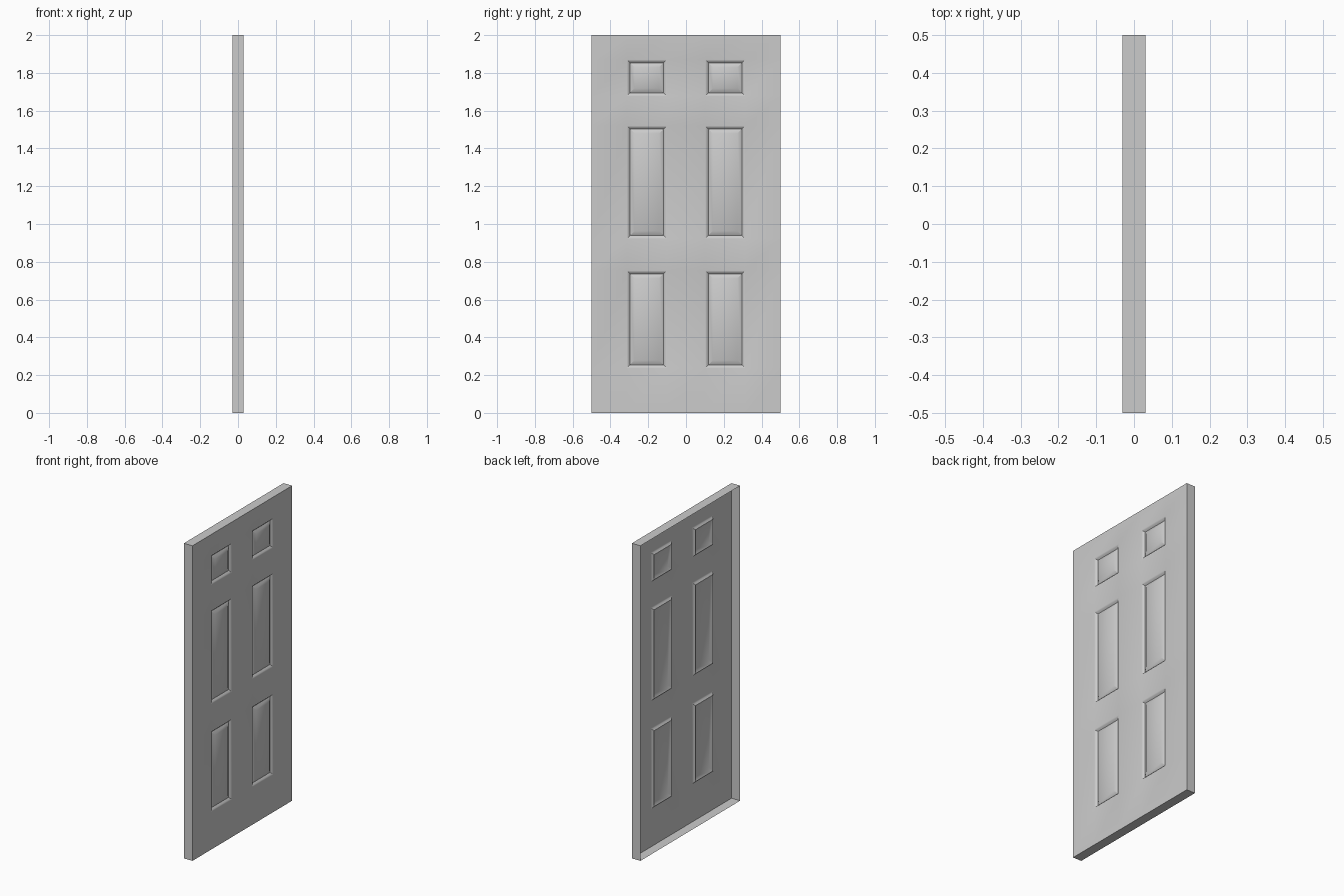
import bpy, bmesh, math

if "Cube" in bpy.data.objects:
    bpy.data.objects.remove(bpy.data.objects["Cube"])

# Grid cuts across the door face; odd cells in both directions are panels
YS = [-0.5, -0.313, -0.102, 0.102, 0.313, 0.5]
ZS = [0, 0.237, 0.753, 0.922, 1.52, 1.677, 1.87, 2.0]
HALF = 0.03

# Moulding steps: (inset width, depth change along the face normal)
STEPS = [(0.008, -0.004), (0.009, -0.009), (0.024, 0.013)]

bm = bmesh.new()

# Front face grid
grid = [[bm.verts.new((HALF, y, z)) for y in YS] for z in ZS]
panels = []
for r in range(len(ZS) - 1):
    for c in range(len(YS) - 1):
        f = bm.faces.new((grid[r][c], grid[r][c + 1],
                          grid[r + 1][c + 1], grid[r + 1][c]))
        if r % 2 and c % 2:
            panels.append(f)
bm.normal_update()

# Thin edges of the door, left open at the back
rim = [e for e in bm.edges if e.is_boundary]
new = bmesh.ops.extrude_edge_only(bm, edges=rim)["geom"]
for v in new:
    if isinstance(v, bmesh.types.BMVert):
        v.co.x = -HALF
bm.normal_update()

# Grooves and raised panel fields
for width, depth in STEPS:
    bmesh.ops.inset_individual(bm, faces=panels, thickness=width,
                               depth=depth, use_even_offset=True)
    bm.normal_update()

mesh = bpy.data.meshes.new("door_panel")
bm.to_mesh(mesh)
bm.free()
door = bpy.data.objects.new("door_panel", mesh)
bpy.context.collection.objects.link(door)

# Soft moulding, crisp corners
bpy.context.view_layer.objects.active = door
door.select_set(True)
bpy.ops.object.shade_smooth_by_angle(angle=math.radians(30))
